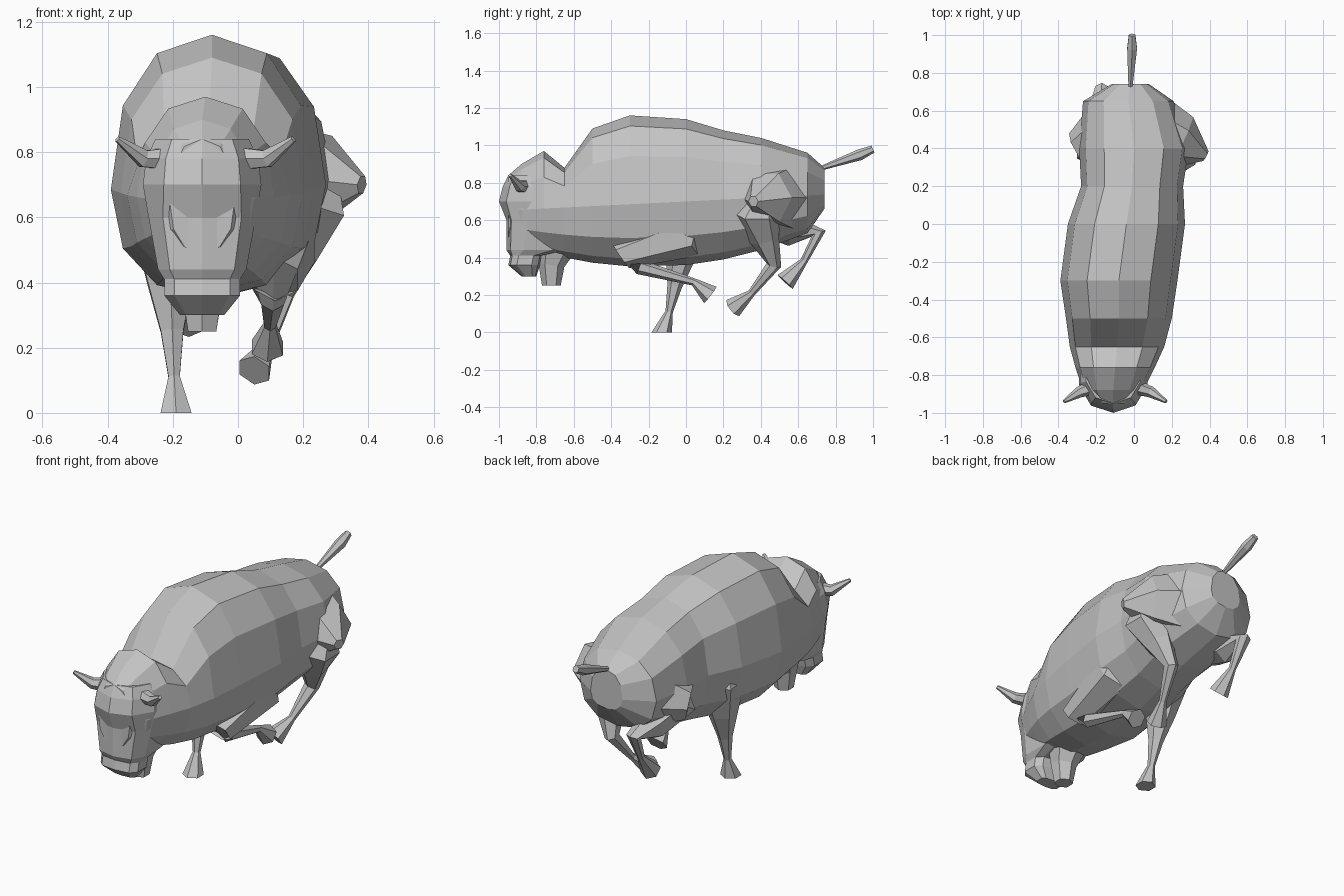
import bpy, bmesh
from math import cos, sin, pi, copysign
from mathutils import Vector

cube = bpy.data.objects.get("Cube")
if cube:
    bpy.data.objects.remove(cube)

GREY = (.55, .55, .55, 1)
hide = bpy.data.materials.new("plain grey")
hide.use_nodes = True
hide.diffuse_color = GREY
hide.node_tree.nodes["Principled BSDF"].inputs["Base Color"].default_value = GREY


def skin(name, rings):
    """Join rings of points into one closed, flat-shaded part."""
    bm = bmesh.new()
    loops = [[bm.verts.new(point) for point in ring] for ring in rings]
    for lower, upper in zip(loops, loops[1:]):
        for i in range(len(lower)):
            bm.faces.new((lower[i - 1], lower[i], upper[i], upper[i - 1]))
    bm.faces.new(loops[0])
    bm.faces.new(loops[-1])
    bmesh.ops.recalc_face_normals(bm, faces=bm.faces)
    mesh = bpy.data.meshes.new(name)
    bm.to_mesh(mesh)
    bm.free()
    mesh.materials.append(hide)
    obj = bpy.data.objects.new(name, mesh)
    bpy.context.collection.objects.link(obj)


def turn(sides, power=1, offset=0):
    """Evenly spaced points round a unit circle; a power below one squares it off."""
    angles = [2 * pi * (k + offset) / sides for k in range(sides)]
    return [[copysign(abs(f) ** power, f) for f in (cos(a), sin(a))] for a in angles]


def tube(name, points, radii, across=(1, 0, 0), planted=False):
    """Tapered six-sided tube along a path of points."""
    points = [Vector(p) for p in points]
    last = len(points) - 1
    rings = []
    for i, (point, radius) in enumerate(zip(points, radii)):
        along = points[min(i + 1, last)] - points[max(i - 1, 0)]
        if planted and i == last:
            along = Vector((0, 0, -1))
        u = along.cross(Vector(across)).normalized()
        w = along.cross(u).normalized()
        rings.append([point + radius * (u * c + w * s) for c, s in turn(6)])
    skin(name, rings)


def body_ring(y, centre, half, top):
    """Upright slice; the belly curves up towards throat and rump."""
    wide = .7 + .05 * y
    belly = .35 + (y + .2) ** 2 / 4 + max(0, y - .65)
    return [(centre + half * c, y, wide + s * (top - wide if s > 0 else wide - belly))
            for c, s in turn(12, .88)]


def head_ring(z, front, back, half):
    """Level slice, rounded at the brow and squarer at the muzzle."""
    middle, depth = (front + back) / 2, (back - front) / 2
    return [(half * c - .11, middle + depth * s, z)
            for c, s in turn(10, .9 if z > .6 else .65, .5)]


def leg(name, hip_x, hoof_x, joints, planted=False):
    """Leg through six (y, z) joints, drifting evenly from hip to hoof in x."""
    step = (hoof_x - hip_x) / (len(joints) - 1)
    points = [(hip_x + step * i, y, z) for i, (y, z) in enumerate(joints)]
    tube(name, points, (.05, .13, .08, .04, .02, .055), planted=planted)


# Trunk from crown to rump: y, centre x, half width, back height
skin("body", [body_ring(*s) for s in (
    (-.95, -.11, .1, .84), (-.88, -.11, .16, .9), (-.76, -.1, .21, .97),
    (-.65, -.09, .25, .88), (-.5, -.08, .28, 1.09), (-.3, -.08, .31, 1.16),
    (0, -.04, .31, 1.14), (.2, -.01, .27, 1.08), (.4, 0, .29, 1.04),
    (.65, -.03, .24, .96), (.74, -.02, .1, .88))])

# Face from brow to chin: height, front, back, half width
skin("head", [head_ring(*s) for s in (
    (.84, -.95, -.6, .15), (.78, -.98, -.55, .18), (.7, -1, -.55, .19),
    (.6, -.96, -.55, .17), (.44, -.96, -.62, .14),
    (.41, -.94, -.77, .12), (.36, -.95, -.78, .12), (.3, -.88, -.8, .07))])

tube("beard", [(-.11, -.68, .5), (-.11, -.72, .36), (-.11, -.72, .25)], (.12, .07, .05))

# Horns, one sweeping out on each side
for side, name in ((1, "left_horn"), (-1, "right_horn")):
    sweep = ((.1, -.86, .78), (.19, -.89, .78), (.27, -.94, .84))
    tube(name, [(side * x - .1, y, z) for x, y, z in sweep], (.04, .03, .01),
         across=(0, 0, 1))

# Front legs: one planted, one folded back under the chest
leg("right_front_leg", -.22, -.19,
    ((0, .75), (0, .6), (-.03, .4), (-.06, .25), (-.09, .11), (-.13, 0)), planted=True)
leg("left_front_leg", .13, .09,
    ((.05, .65), (0, .52), (-.35, .41), (-.25, .35), (.04, .27), (.13, .2)))

# Haunches tapering outwards to the stifle
tube("left_haunch", [(.08, .5, .72), (.25, .43, .72), (.38, .36, .7)],
     (.2, .15, .03), across=(0, 0, 1))
tube("right_haunch", [(-.12, .5, .68), (-.3, .4, .64)], (.18, .09), across=(0, 0, 1))

# Hind legs: one tucked forward, one kicked back
leg("left_hind_leg", .26, .05,
    ((.42, .76), (.38, .64), (.42, .5), (.47, .36), (.35, .21), (.25, .13)))
leg("right_hind_leg", -.2, -.15,
    ((.42, .8), (.4, .62), (.57, .54), (.71, .53), (.63, .38), (.53, .27)))

tube("tail", [(-.02, .7, .87), (-.01, .93, .95), (-.01, 1, .98)], (.01, .03, .02))
